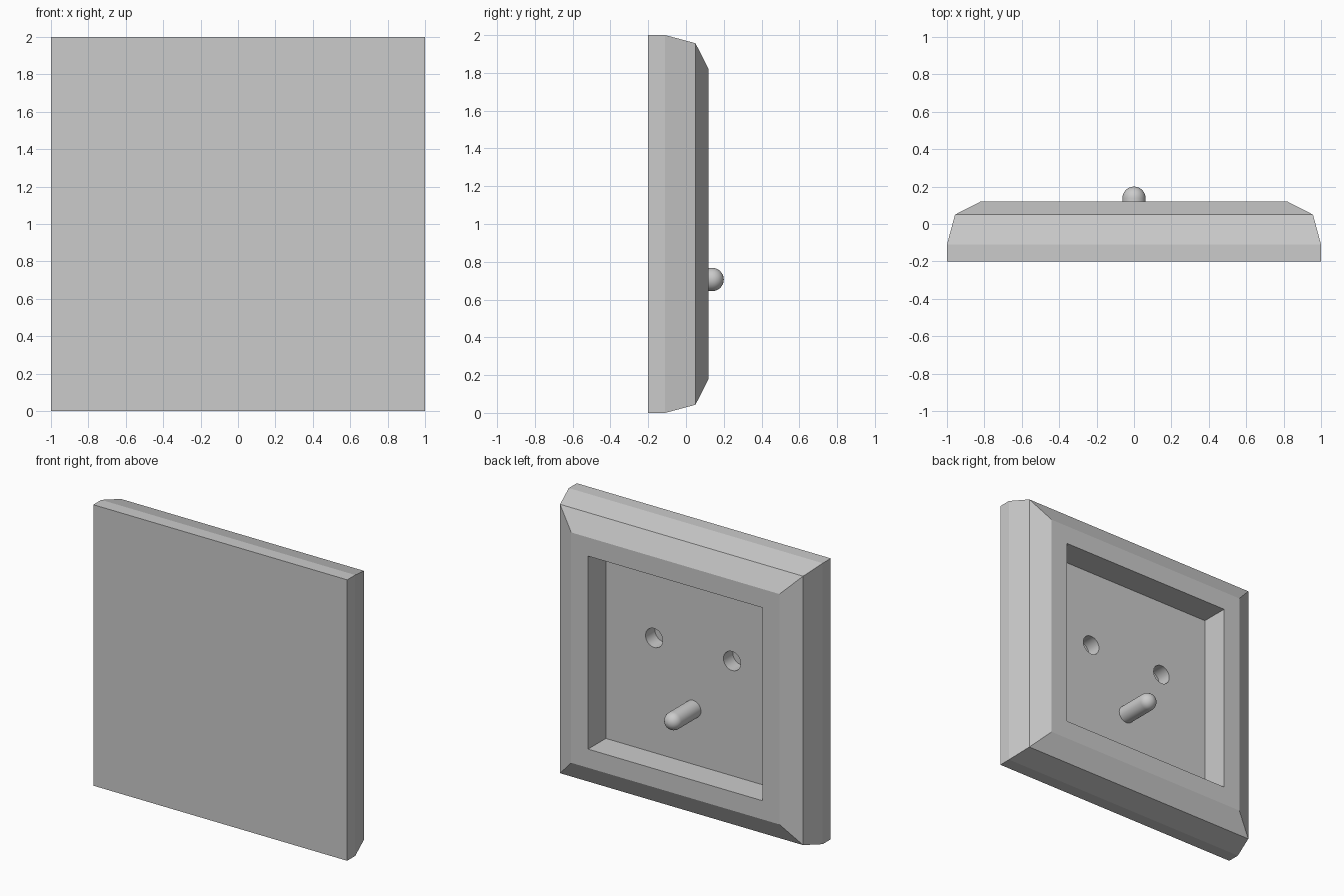
import bpy, bmesh, math

if "Cube" in bpy.data.objects:
    bpy.data.objects.remove(bpy.data.objects["Cube"])

CZ = 1.0  # height of the plate centre


def finish(name, bm, smooth=False):
    bmesh.ops.recalc_face_normals(bm, faces=bm.faces[:])
    me = bpy.data.meshes.new(name)
    bm.to_mesh(me)
    bm.free()
    ob = bpy.data.objects.new(name, me)
    bpy.context.collection.objects.link(ob)
    bpy.ops.object.select_all(action='DESELECT')
    bpy.context.view_layer.objects.active = ob
    ob.select_set(True)
    if smooth:
        bpy.ops.object.shade_smooth_by_angle(angle=math.radians(40))
    return ob


def loft(name, profile, sides, x, z, smooth=False, turn=0.0):
    """Loft polygon rings (radius, y) along y and cap both ends."""
    bm = bmesh.new()
    rings = []
    for r, y in profile:
        rings.append([bm.verts.new((x + r * math.cos(turn + 2 * math.pi * i / sides), y,
                                    z + r * math.sin(turn + 2 * math.pi * i / sides)))
                      for i in range(sides)])
    for a, b in zip(rings, rings[1:]):
        for i in range(sides):
            j = (i + 1) % sides
            bm.faces.new((a[i], a[j], b[j], b[i]))
    bm.faces.new(rings[0])
    bm.faces.new(rings[-1])
    return finish(name, bm, smooth)


# socket body: square rings from the flat front, over the bevelled rim, into the recess
half_profile = [(1.0, -0.2), (1.0, -0.11), (0.957, 0.05), (0.82, 0.12),
                (0.687, 0.12), (0.687, -0.08)]
body = loft("socket_body", [(h * math.sqrt(2), y) for h, y in half_profile],
            4, 0, CZ, turn=math.pi / 4)

# two contact holes in the recess floor
for side in (-1, 1):
    cutter = loft("hole_cutter", [(0.068, -0.185), (0.068, 0.0)], 32, side * 0.307, 1.13, True)
    cutter.hide_render = True
    mod = body.modifiers.new("contact_hole", 'BOOLEAN')
    mod.operation = 'DIFFERENCE'
    mod.solver = 'EXACT'
    mod.object = cutter
    bpy.context.view_layer.objects.active = body
    bpy.ops.object.modifier_apply(modifier=mod.name)
    bpy.data.objects.remove(cutter)

# smooth hole walls, crisp plate edges
bpy.ops.object.select_all(action='DESELECT')
body.select_set(True)
bpy.ops.object.shade_smooth_by_angle(angle=math.radians(14))

# round-tipped earth pin
R = 0.062
dome = [(R * math.cos(t), 0.138 + R * math.sin(t))
        for t in [math.radians(a) for a in range(0, 90, 11)]]
loft("earth_pin", [(R, -0.08)] + dome, 32, 0, 0.706, True)
